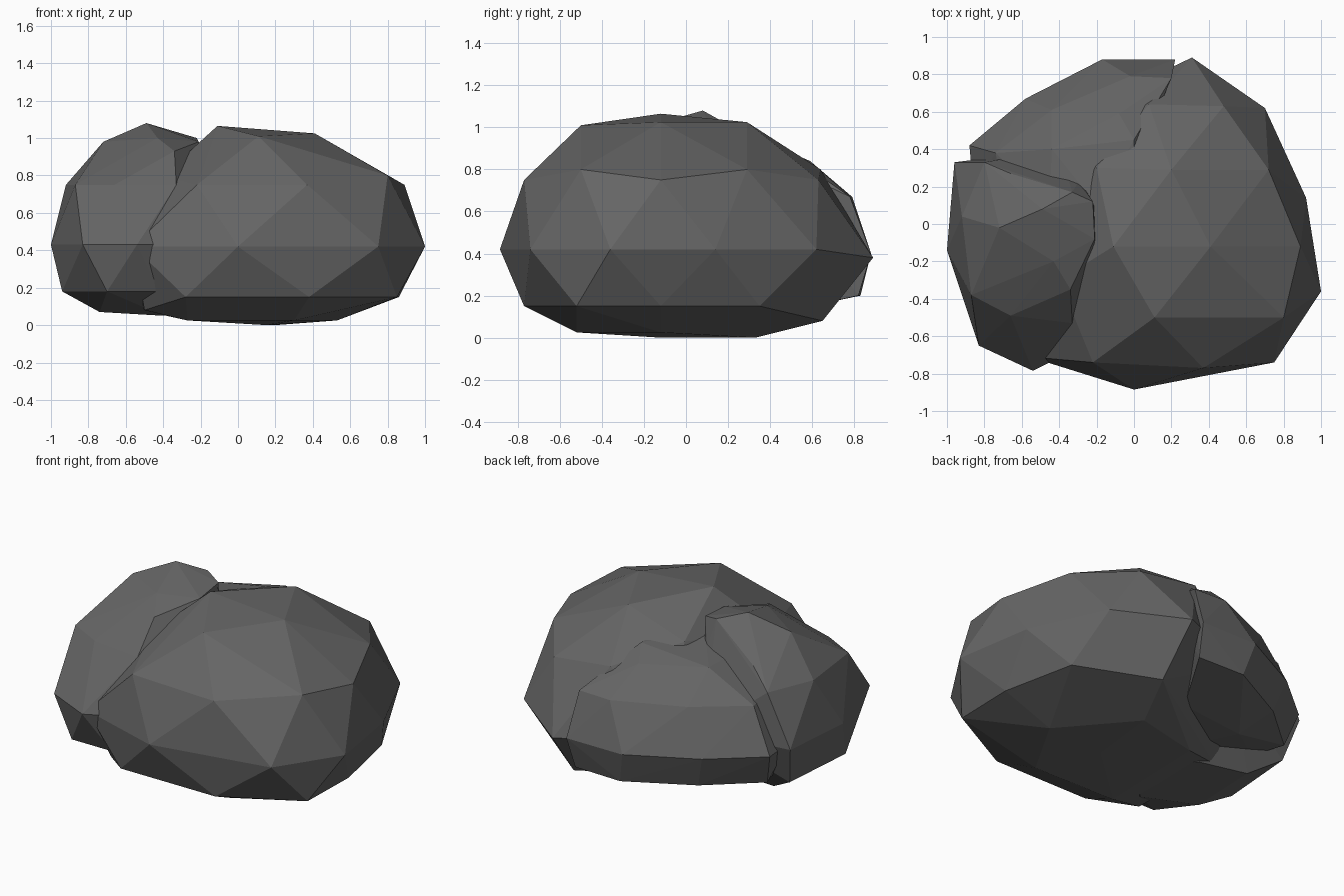
import bpy, bmesh

stone = bpy.data.materials.new("dark_stone")
stone.diffuse_color = (0.13, 0.13, 0.13, 1)


def boulder(name, rings):
    """Faceted convex rock wrapped around outlines stacked at heights."""
    bm = bmesh.new()
    for z, outline in rings:
        for x, y in outline:
            bm.verts.new((x, y, z))
    bmesh.ops.convex_hull(bm, input=bm.verts[:])
    loose = [v for v in bm.verts if not v.link_faces]
    bmesh.ops.delete(bm, geom=loose, context='VERTS')
    bmesh.ops.recalc_face_normals(bm, faces=bm.faces[:])
    me = bpy.data.meshes.new(name)
    bm.to_mesh(me)
    bm.free()
    me.materials.append(stone)
    ob = bpy.data.objects.new(name, me)
    bpy.context.collection.objects.link(ob)
    return ob


# Large boulder on the right
boulder("main_boulder", [
    (0.00, [(0.15, -0.12), (0.2, 0.33)]),
    (0.025, [(-0.27, -0.51), (0.3, -0.52), (0.53, -0.12), (-0.25, 0.2)]),
    (0.08, [(0.33, 0.65), (-0.5, -0.55), (-0.52, 0.1)]),
    (0.15, [(-0.28, -0.77), (0.38, -0.77), (0.85, -0.52), (0.86, -0.12), (0.76, 0.35)]),
    (0.38, [(0.31, 0.89)]),
    (0.42, [(0.0, -0.885), (0.75, -0.74), (1.0, -0.36), (0.92, 0.14), (0.7, 0.62),
            (-0.56, -0.71), (-0.6, 0.0), (-0.3, 0.6)]),
    (0.75, [(0.37, -0.77), (0.89, -0.12), (-0.22, -0.74), (0.48, 0.63)]),
    (0.80, [(0.8, -0.5), (0.72, 0.29), (0.08, 0.64), (-0.4, -0.3)]),
    (0.90, [(-0.2, 0.3)]),
    (1.01, [(0.11, -0.5)]),
    (1.025, [(0.41, -0.12), (0.2, 0.29)]),
    (1.065, [(-0.11, -0.12)]),
])

# Tall narrow boulder on the left
boulder("left_boulder", [
    (0.05, [(-0.4, -0.42), (-0.4, 0.1), (-0.15, -0.2)]),
    (0.07, [(-0.74, -0.3), (-0.72, 0.15)]),
    (0.18, [(-0.7, -0.66), (-0.42, -0.66), (-0.94, -0.25), (-0.9, 0.25)]),
    (0.43, [(-1.0, -0.14), (-0.83, -0.65), (-0.54, -0.785), (-0.25, -0.64),
            (-0.96, 0.33), (-0.4, 0.4)]),
    (0.75, [(-0.92, 0.04), (-0.87, -0.38), (-0.66, -0.49), (-0.8, 0.33),
            (-0.33, -0.53)]),
    (0.86, [(-0.66, 0.27), (-0.3, 0.22)]),
    (0.93, [(-0.34, -0.35)]),
    (0.98, [(-0.72, -0.02), (-0.21, -0.08)]),
    (1.00, [(-0.22, 0.12), (-0.43, -0.2)]),
    (1.03, [(-0.33, 0.17)]),
    (1.08, [(-0.49, 0.08)]),
])

# Low boulder tucked in behind
boulder("back_boulder", [
    (0.12, [(-0.45, 0.4), (0.0, 0.45), (-0.3, 0.1)]),
    (0.20, [(-0.52, 0.62), (-0.12, 0.83), (0.2, 0.82), (-0.82, 0.36), (-0.75, 0.15)]),
    (0.40, [(-0.88, 0.42), (-0.58, 0.67), (-0.17, 0.88), (0.22, 0.88), (-0.86, 0.2)]),
    (0.67, [(-0.74, 0.38), (-0.44, 0.61), (-0.02, 0.79), (0.2, 0.78), (-0.7, 0.15)]),
    (0.84, [(-0.44, 0.4), (-0.08, 0.59), (-0.45, 0.1)]),
    (0.90, [(-0.2, 0.1), (0.0, 0.3), (0.0, 0.45)]),
])
